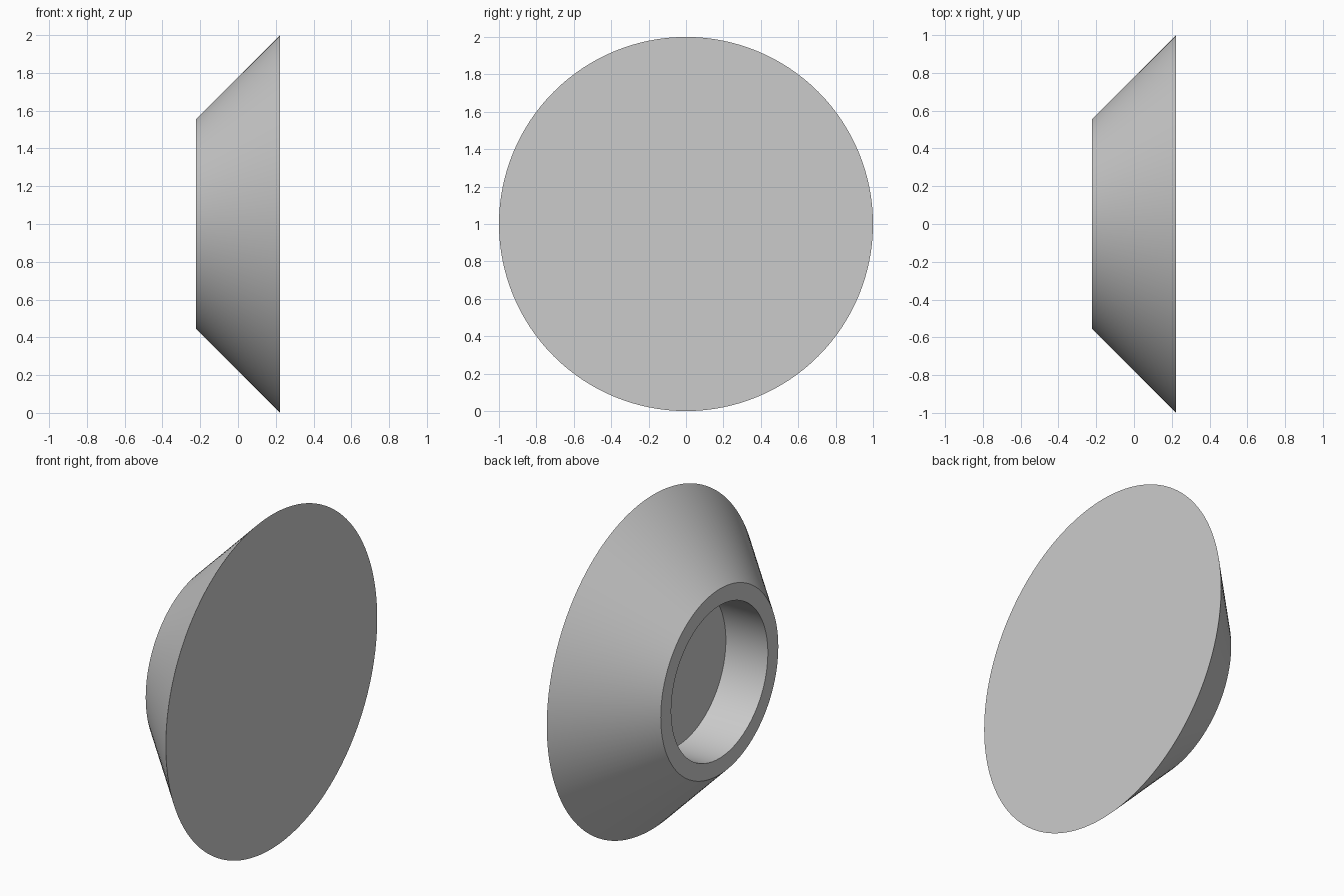
import bpy
import bmesh
import math

cube = bpy.data.objects.get("Cube")
if cube:
    bpy.data.objects.remove(cube, do_unlink=True)

# Single grey material
grey = bpy.data.materials.new("plain grey")
grey.use_nodes = True
colour = (0.6, 0.6, 0.6, 1.0)
grey.diffuse_color = colour
grey.node_tree.nodes["Principled BSDF"].inputs["Base Color"].default_value = colour

HALF = 0.222        # half of the thickness along x
FLOOR = 0.056       # x of the recess floor
BORE = 0.457        # recess radius
RIM = 0.556         # outer radius of the narrow end
SEGMENTS = 128

# Half section as (x, radius): recess floor, bore, rim, cone, flat face
profile = [(FLOOR, 0), (FLOOR, BORE), (-HALF, BORE),
           (-HALF, RIM), (HALF, 1), (HALF, 0)]

# Turn the section around the x axis
bm = bmesh.new()
verts = [bm.verts.new((x, 0, r)) for x, r in profile]
edges = [bm.edges.new(pair) for pair in zip(verts, verts[1:])]
bmesh.ops.spin(bm, geom=verts + edges, cent=(0, 0, 0), axis=(1, 0, 0),
               angle=math.tau, steps=SEGMENTS)
bmesh.ops.remove_doubles(bm, verts=bm.verts, dist=0.0005)
bmesh.ops.recalc_face_normals(bm, faces=bm.faces)
bmesh.ops.translate(bm, verts=bm.verts, vec=(0, 0, 1))

mesh = bpy.data.meshes.new("recessed_cone")
bm.to_mesh(mesh)
bm.free()
mesh.materials.append(grey)
cone = bpy.data.objects.new("recessed_cone", mesh)
bpy.context.collection.objects.link(cone)

# Smooth curved walls, keep the rims sharp
bpy.ops.object.select_all(action="DESELECT")
cone.select_set(True)
bpy.context.view_layer.objects.active = cone
bpy.ops.object.shade_smooth_by_angle(angle=math.radians(30))
